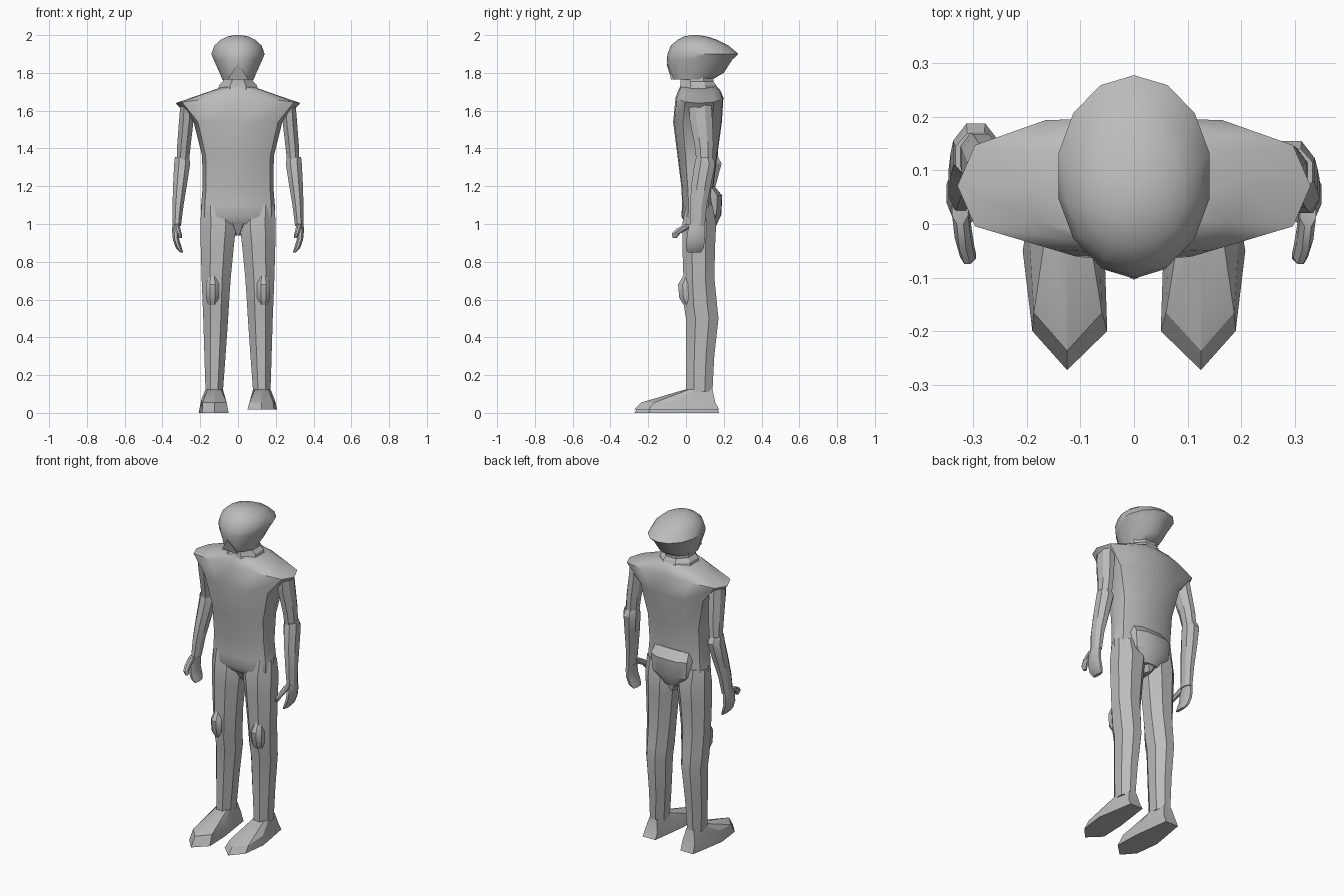
import bpy, bmesh, math

old = bpy.data.objects.get("Cube")
if old:
    bpy.data.objects.remove(old, do_unlink=True)

grey = bpy.data.materials.new("plain_grey")
grey.use_nodes = True
shade = (0.5, 0.5, 0.5, 1)
grey.diffuse_color = shade
grey.node_tree.nodes["Principled BSDF"].inputs["Base Color"].default_value = shade


def finish(name, bm, angle):
    """Turn a bmesh into a named, shaded object."""
    bmesh.ops.recalc_face_normals(bm, faces=bm.faces)
    mesh = bpy.data.meshes.new(name)
    bm.to_mesh(mesh)
    bm.free()
    mesh.materials.append(grey)
    part = bpy.data.objects.new(name, mesh)
    bpy.context.collection.objects.link(part)
    bpy.ops.object.select_all(action="DESELECT")
    bpy.context.view_layer.objects.active = part
    part.select_set(True)
    bpy.ops.object.shade_smooth_by_angle(angle=math.radians(angle))
    return part


def skin(name, rings, angle=35):
    """Bridge a stack of equal point rings and cap both ends."""
    bm = bmesh.new()
    loops = [[bm.verts.new(point) for point in ring] for ring in rings]
    for low, high in zip(loops, loops[1:]):
        for i in range(len(low)):
            j = (i + 1) % len(low)
            bm.faces.new((low[i], low[j], high[j], high[i]))
    bm.faces.new(loops[0][::-1])
    bm.faces.new(loops[-1])
    return finish(name, bm, angle)


def ellipse(sides, turn=0.0):
    step = math.tau / sides
    return [(math.cos(step * (i + turn)), math.sin(step * (i + turn))) for i in range(sides)]


def mirrored(half):
    """Close a half outline that runs from front to back."""
    return half + [(-u, v) for u, v in half[-2:0:-1]]


ROUND = ellipse(14, 0.5)
OCTAGON = [(u * 1.08, v * 1.08) for u, v in ellipse(8, 0.5)]
CHEST = mirrored([(0, -1), (.45, -.95), (.9, -.6), (1, 0), (.9, .6), (.5, .97), (0, 1)])


def section(outline, z, x0, x1, y0, y1, drop=0, side=1, shift=0):
    """Fit an outline into a box at height z; drop lowers its two flanks."""
    cx, cy, rx, ry = (x0 + x1) / 2, (y0 + y1) / 2, (x1 - x0) / 2, (y1 - y0) / 2
    return [(side * (cx + u * rx), cy + v * ry + shift, z - drop * u * u) for u, v in outline]


def centred(name, outline, rows, angle=35):
    return skin(name, [section(outline, z, -w, w, *rest) for z, w, *rest in rows], angle)


# Torso with wide sloping shoulders: height, half width, front, back, flank drop
centred("torso", CHEST, [
    (1.0, .19, 0, .15),
    (1.04, .197, -.025, .155),
    (1.1, .195, -.02, .15),
    (1.2, .187, -.025, .145),
    (1.36, .19, -.045, .165),
    (1.54, .235, -.068, .19),
    (1.67, .33, -.055, .198, .03),
    (1.71, .2, -.04, .18, .025),
    (1.73, .1, -.03, .16, .01),
], 40)

# Wedge between the thighs
centred("crotch", OCTAGON, [
    (.94, .015, .04, .14),
    (1.03, .09, -.01, .16),
    (1.1, .1, 0, .14),
])

# Raised seat at the back
centred("seat", CHEST, [
    (.98, .06, .06, .155),
    (1.05, .125, .06, .187),
    (1.15, .135, .06, .192),
    (1.2, .125, .06, .15),
], 30)

# Neck
centred("neck", OCTAGON, [
    (1.69, .11, -.04, .17),
    (1.735, .1, -.03, .16),
    (1.755, .08, -.03, .145),
    (1.8, .08, -.03, .145),
], 30)

# Head, overhanging at the back
centred("head", ROUND, [
    (1.765, .085, -.075, .14),
    (1.8, .1, -.09, .2),
    (1.87, .132, -.102, .245),
    (1.9, .145, -.098, .278),
    (1.945, .128, -.08, .225),
    (1.975, .095, -.045, .165),
    (1.993, .055, -.01, .11),
    (2.0, .015, .03, .065),
], 40)

# Pointed chin plate
bm = bmesh.new()
chin = [bm.verts.new(p) for p in ((0, -.104, 1.85), (.055, -.078, 1.765), (-.055, -.078, 1.765), (0, 0, 1.77))]
bmesh.ops.convex_hull(bm, input=chin)
finish("chin", bm, 20)

# Limb tables: height, inner x, outer x, front y, back y
LEG = [
    (.11, .08, .172, 0, .14),
    (.3, .066, .178, 0, .15),
    (.5, .052, .184, 0, .172),
    (.57, .048, .187, -.012, .165),
    (.72, .038, .193, -.014, .15),
    (.9, .02, .198, -.02, .155),
    (1.0, .008, .2, -.02, .16),
    (1.1, .03, .193, 0, .14),
]
KNEE = [
    (.56, .115, .155, -.005, .04),
    (.61, .1, .17, -.036, .04),
    (.68, .1, .17, -.042, .04),
    (.73, .115, .155, -.012, .04),
]
UPPER_ARM = [
    (1.33, .26, .325, .055, .14),
    (1.42, .25, .322, .045, .145),
    (1.55, .235, .312, .02, .14),
    (1.63, .235, .305, .015, .135),
]
FOREARM = [
    (.99, .302, .347, .02, .1),
    (1.1, .288, .347, .02, .11),
    (1.22, .268, .343, .03, .135),
    (1.32, .253, .338, .045, .155),
    (1.355, .258, .334, .055, .14),
]
HAND = [
    (.85, .29, .308, .01, .08),
    (.875, .298, .33, 0, .095),
    (.92, .312, .345, .003, .1),
    (.97, .31, .35, .01, .1),
    (1.01, .306, .345, .025, .095),
]
THUMB = [
    (.925, .295, .312, -.07, -.05),
    (.95, .298, .325, -.075, -.03),
    (.975, .305, .335, -.05, .02),
    (1.0, .31, .34, -.005, .05),
]
# Foot outlines, seen from above: tip, outer edge, heel, inner edge
SOLE = [(.125, -.273), (.19, -.2), (.208, -.05), (.17, .175), (.085, .175), (.055, -.05), (.05, -.2)]
INSTEP = [(.125, -.237), (.187, -.166), (.195, -.04), (.168, .155), (.085, .155), (.064, -.04), (.06, -.166)]
ANKLE = [(.125, 0), (.16, .02), (.172, .05), (.15, .14), (.1, .14), (.08, .05), (.09, .02)]

for label, side in (("left", 1), ("right", -1)):
    def limb(name, rows, sway=lambda z: 0):
        rings = [section(OCTAGON, *row, side=side, shift=sway(row[0])) for row in rows]
        return skin(f"{label}_{name}", rings, 30)

    limb("leg", LEG)
    limb("kneecap", KNEE)

    # The right elbow is carried further back
    def swing(z):
        return .035 * max(0, 1 - abs(z - 1.3) / .35) if side < 0 else 0

    for name, rows in (("upper_arm", UPPER_ARM), ("forearm", FOREARM), ("hand", HAND), ("thumb", THUMB)):
        limb(name, rows, swing)

    # Foot: flat sole, low toe wall and a slope up to the ankle
    ground = .018 if side > 0 else 0
    foot = [
        [(side * x, y, ground) for x, y in SOLE],
        [(side * x, y, .055 + .1 * max(0, y + .166) * (y < .1)) for x, y in INSTEP],
        [(side * x, y, .125) for x, y in ANKLE],
    ]
    skin(f"{label}_foot", foot, 25)
